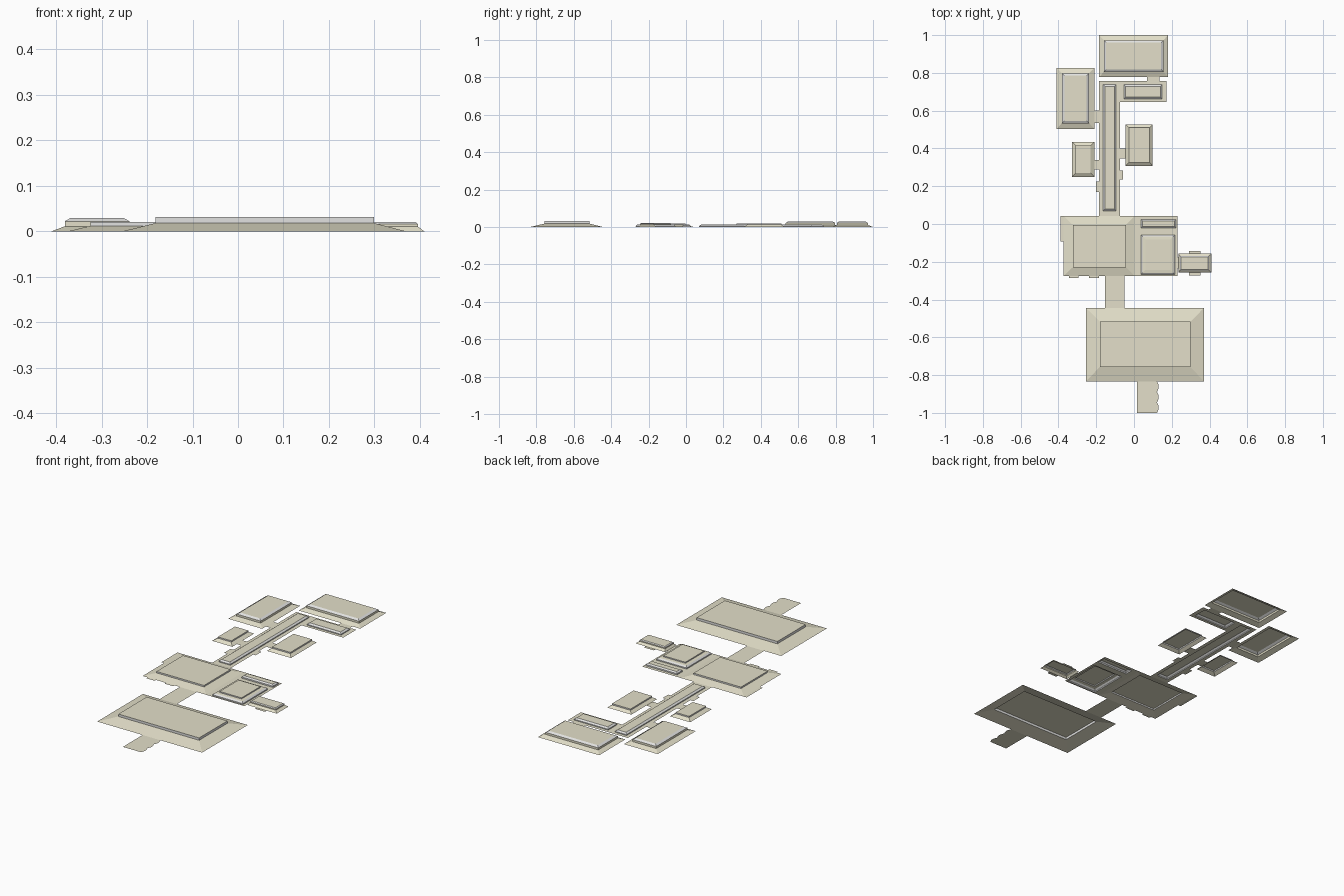
import bpy, bmesh, math

if "Cube" in bpy.data.objects:
    bpy.data.objects.remove(bpy.data.objects["Cube"])


def material(name, col):
    m = bpy.data.materials.new(name)
    m.diffuse_color = (*col, 1)
    m.use_nodes = True
    m.node_tree.nodes["Principled BSDF"].inputs["Base Color"].default_value = m.diffuse_color
    return m


PLASTER = material("warm_plaster", (0.77, 0.74, 0.585))
TRIM = material("pale_grey_trim", (0.76, 0.76, 0.75))
SHIFT = 0.003  # centres the plan on x = 0


def finish(name, bm):
    mesh = bpy.data.meshes.new(name)
    bm.to_mesh(mesh)
    bm.free()
    mesh.materials.append(PLASTER)
    mesh.materials.append(TRIM)
    ob = bpy.data.objects.new(name, mesh)
    bpy.context.collection.objects.link(ob)
    return ob


def ring(bm, r, z):
    x0, x1, y0, y1 = r
    return [bm.verts.new((x + SHIFT, y, z)) for x, y in ((x0, y0), (x1, y0), (x1, y1), (x0, y1))]


def inset(r, d):
    return (r[0] + d, r[1] - d, r[2] + d, r[3] - d)


def tray(name, levels):
    """Open-bottomed stepped ceiling: levels = (rect, z, material index of band below)."""
    bm = bmesh.new()
    last = None
    for r, z, mat in levels:
        cur = ring(bm, r, z)
        if last:
            for i in range(4):
                j = (i + 1) % 4
                f = bm.faces.new((last[i], last[j], cur[j], cur[i]))
                f.material_index = mat
        last = cur
    bm.faces.new(last)
    return finish(name, bm)


def flats(name, rects):
    """Flat ceiling pieces at ground level."""
    bm = bmesh.new()
    for r in rects:
        bm.faces.new(ring(bm, r, 0))
    return finish(name, bm)


def room(name, outer, inner, z1, z2, z3, bevel=0.01):
    """Sloped border, upright step, bevelled trim, flat top."""
    tray(name, [(outer, 0, 0), (inner, z1, 0), (inner, z2, 0), (inset(inner, bevel), z3, 1)])


# rooms with a sloped border and an upright grey step
for nm, outer, inner, z1, z2 in (
        ("great_room_ceiling", (-0.257, 0.367, -0.833, -0.445), (-0.184, 0.296, -0.757, -0.517), 0.018, 0.031),
        ("middle_room_ceiling", (-0.377, 0.0, -0.276, 0.043), (-0.327, -0.045, -0.229, -0.004), 0.012, 0.02),
        ("small_left_room_ceiling", (-0.332, -0.212, 0.25, 0.435), (-0.312, -0.232, 0.27, 0.415), 0.012, 0.019),
        ("right_room_ceiling", (-0.047, 0.096, 0.308, 0.527), (-0.03, 0.08, 0.326, 0.51), 0.012, 0.019)):
    tray(nm, [(outer, 0, 0), (inner, z1, 0), (inner, z2, 1)])

# bedrooms and closet with bevelled trim
room("top_room_ceiling", (-0.187, 0.178, 0.778, 1.0), (-0.162, 0.152, 0.806, 0.972), 0.011, 0.022, 0.029, 0.012)
room("left_room_ceiling", (-0.413, -0.212, 0.503, 0.826), (-0.384, -0.242, 0.533, 0.797), 0.011, 0.022, 0.029, 0.012)
room("closet_ceiling", (0.232, 0.407, -0.257, -0.157), (0.241, 0.393, -0.245, -0.17), 0.01, 0.016, 0.02, 0.005)


def surround(outer, hole):
    """Four strips around a hole."""
    a, b, c, d = outer
    p, q, r, s = hole
    return [(a, p, c, d), (q, b, c, d), (p, q, c, r), (p, q, s, d)]


# kitchen area beside the middle room, with two raised trays
k1, k2 = (0.033, 0.219, -0.02, 0.025), (0.033, 0.213, -0.268, -0.057)
flats("kitchen_border", surround((0, 0.228, -0.038, 0.043), k1)
      + surround((0, 0.228, -0.276, -0.038), k2))
tray("kitchen_strip_tray", [(k1, 0, 0), (k1, 0.007, 1), (inset(k1, 0.008), 0.013, 1)])
k3 = inset(k2, 0.025)
tray("kitchen_main_tray", [(k2, 0, 0), (k2, 0.006, 1), (inset(k2, 0.008), 0.013, 1),
                           (k3, 0.015, 0), (k3, 0.021, 1)])

# L-shaped hallway with two trays
h1, h2 = (-0.166, -0.098, 0.07, 0.738), (-0.057, 0.145, 0.663, 0.738)
flats("hallway_border", surround((-0.187, -0.077, 0.043, 0.757), h1)
      + surround((-0.077, 0.17, 0.646, 0.757), h2))
for nm, h in (("hallway_long_tray", h1), ("hallway_branch_tray", h2)):
    tray(nm, [(h, 0, 0), (h, 0.005, 1), (inset(h, 0.009), 0.012, 1)])

# flat passages, doorway heads and window heads
flats("passage", [(-0.156, -0.054, -0.445, -0.276)])
flats("doorway_heads", [
    (0.065, 0.133, 0.757, 0.778), (-0.212, -0.187, 0.535, 0.6),
    (-0.212, -0.187, 0.288, 0.34), (-0.077, -0.047, 0.346, 0.4),
    (-0.205, -0.187, 0.17, 0.225), (-0.077, -0.062, 0.235, 0.283),
    (0.228, 0.232, -0.235, -0.175)])
flats("window_heads", [
    (-0.393, -0.377, -0.093, 0.043), (-0.347, -0.297, -0.287, -0.276),
    (-0.24, -0.187, -0.287, -0.276), (0.288, 0.348, -0.157, -0.142),
    (0.288, 0.348, -0.272, -0.257)])

# entry porch with scalloped right edge
bm = bmesh.new()
edge = []
for k in range(3):
    for i in range(6):
        y = -1.0 + 0.167 * (k + i / 6) / 3
        edge.append((0.122 + 0.009 * math.sin(math.pi * i / 6), y))
pts = [(0.016, -1.0)] + edge + [(0.122, -0.833), (0.016, -0.833)]
bm.faces.new([bm.verts.new((x, y, 0)) for x, y in pts])
finish("entry_porch", bm)
